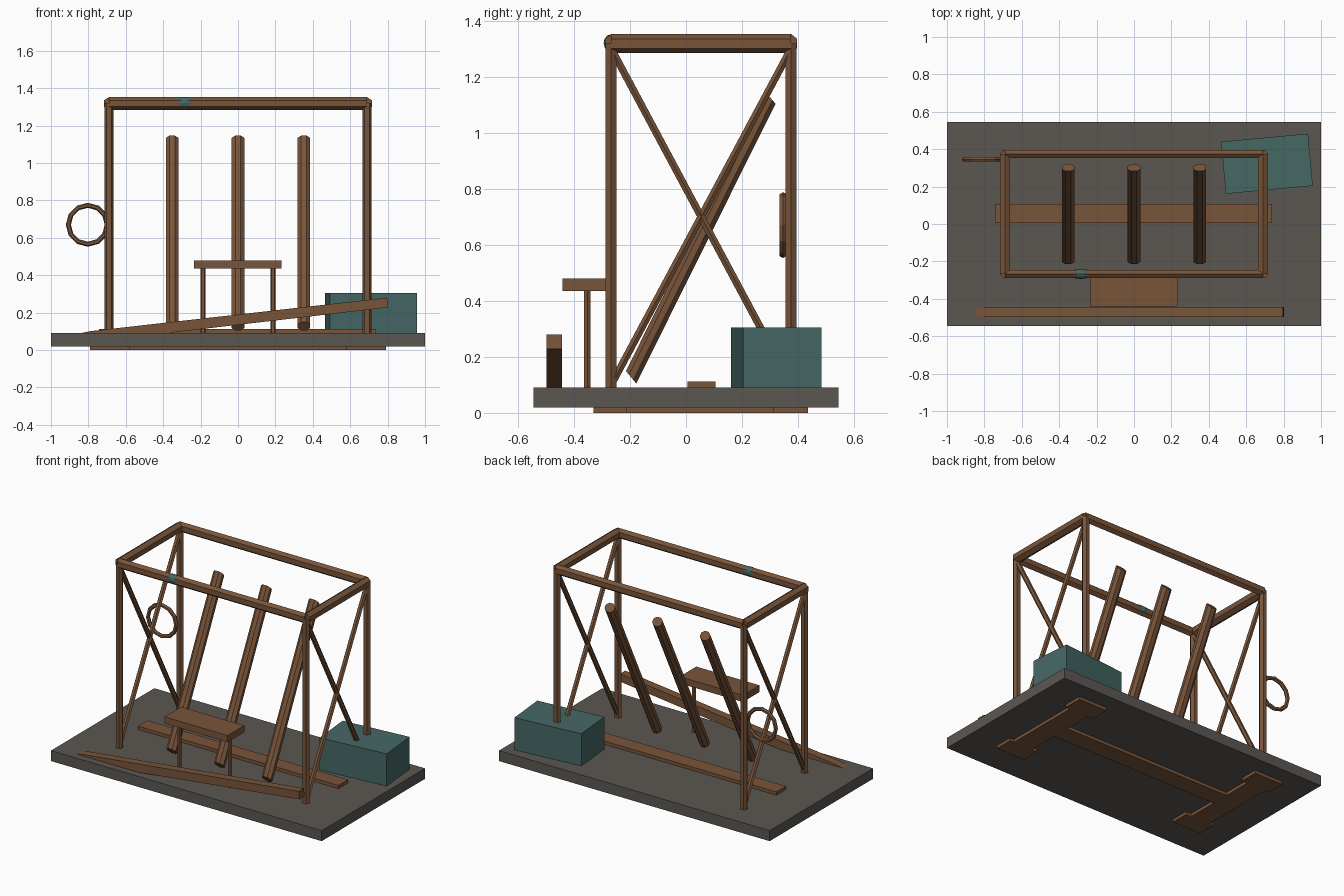
import bpy, bmesh, math
from mathutils import Vector, Matrix

if "Cube" in bpy.data.objects:
    bpy.data.objects.remove(bpy.data.objects["Cube"])


def material(name, rgb):
    m = bpy.data.materials.new(name)
    m.diffuse_color = (*rgb, 1)
    m.use_nodes = True
    m.node_tree.nodes["Principled BSDF"].inputs["Base Color"].default_value = m.diffuse_color
    return m


WOOD = material("brown wood", (0.19, 0.09, 0.042))
STONE = material("grey stone", (0.105, 0.096, 0.084))
TEAL = material("teal", (0.06, 0.138, 0.13))


def finish(name, bm, mat):
    bmesh.ops.recalc_face_normals(bm, faces=bm.faces)
    me = bpy.data.meshes.new(name)
    bm.to_mesh(me)
    bm.free()
    me.materials.append(mat)
    ob = bpy.data.objects.new(name, me)
    bpy.context.collection.objects.link(ob)
    return ob


def box(name, x, y, z, mat, turn=0):
    """Box from (low, high) ranges, optionally turned about its own z."""
    c = Vector((sum(x) / 2, sum(y) / 2, sum(z) / 2))
    m = (Matrix.Translation(c) @ Matrix.Rotation(math.radians(turn), 4, 'Z')
         @ Matrix.Diagonal((x[1] - x[0], y[1] - y[0], z[1] - z[0], 1)))
    bm = bmesh.new()
    bmesh.ops.create_cube(bm, size=1, matrix=m)
    return finish(name, bm, mat)


def tube(name, a, b, u, v, n=6, turn=0.0, mat=WOOD):
    """Faceted pole from a to b; u and v are the half axes of its end."""
    a, b, u, v = map(Vector, (a, b, u, v))
    bm = bmesh.new()
    rings = []
    for p in (a, b):
        angs = [2 * math.pi * (i + turn) / n for i in range(n)]
        rings.append([bm.verts.new(p + u * math.cos(t) + v * math.sin(t)) for t in angs])
        bm.faces.new(rings[-1])
    for i in range(n):
        j = (i + 1) % n
        bm.faces.new((rings[0][i], rings[0][j], rings[1][j], rings[1][i]))
    return finish(name, bm, mat)


def extrude_y(name, pts, y0, y1, mat):
    """Side profile in x, z pushed along y."""
    bm = bmesh.new()
    f = bm.faces.new([bm.verts.new((x, y0, z)) for x, z in pts])
    r = bmesh.ops.extrude_face_region(bm, geom=[f])
    moved = [e for e in r["geom"] if isinstance(e, bmesh.types.BMVert)]
    bmesh.ops.translate(bm, verts=moved, vec=(0, y1 - y0, 0))
    return finish(name, bm, mat)


FX, FRONT, BACK, TOP = 0.69, -0.267, 0.375, 1.318

# Base slab and the flat frame under it
box("base_slab", (-1, 1), (-0.545, 0.545), (0.02, 0.09), STONE)
box("under_bar", (-0.64, 0.64), (0.0, 0.12), (0.0, 0.02), WOOD)
for side, s in (("right", 1), ("left", -1)):
    xs = lambda p, q: tuple(sorted((s * p, s * q)))
    box(side + "_under_rail", xs(0.62, 0.76), (-0.21, 0.31), (0.0, 0.02), WOOD)
    box(side + "_front_pad", xs(0.58, 0.79), (-0.33, -0.21), (0.0, 0.02), WOOD)
    box(side + "_back_pad", xs(0.58, 0.79), (0.31, 0.435), (0.0, 0.02), WOOD)

    # Posts, end beam and crossed braces
    x = s * FX
    for row, y in (("front", FRONT), ("back", BACK)):
        tube(f"{side}_{row}_post", (x, y, 0.085), (x, y, TOP),
             (0.025, 0, 0), (0, 0.0225, 0))
    tube(side + "_top_beam", (x, FRONT, TOP), (x, BACK, TOP),
         (0, 0, 0.034), (0.032, 0, 0))
    for k, (ya, yb) in enumerate(((FRONT, BACK), (BACK, FRONT))):
        d = Vector((0, yb - ya, 1.2)).normalized()
        tube(f"{side}_brace_{k + 1}", (x, ya, 0.1), (x, yb, 1.3),
             (0.017, 0, 0), Vector((0, d.z, -d.y)) * 0.015)

    # Bench leg
    tube(side + "_bench_leg", (s * 0.187, -0.352, 0.085), (s * 0.187, -0.352, 0.44),
         (0.014, 0, 0), (0, 0.013, 0))

# Long top beams
for row, y in (("front", FRONT), ("back", BACK)):
    tube(row + "_top_beam", (-FX, y, TOP), (FX, y, TOP), (0, 0, 0.034), (0, 0.025, 0))

# Three leaning poles
for i, x in enumerate((-0.352, 0, 0.352)):
    tube(f"leaning_pole_{i + 1}", (x, -0.196, 0.127), (x, 0.301, 1.125),
         (0.037, 0, 0), (0, 0.02, -0.024), n=8, turn=0.5)

# Bench seat
box("bench_seat", (-0.235, 0.232), (-0.44, -0.265), (0.435, 0.48), WOOD)

# Planks: one flat on the floor, one tilted along the front
box("floor_plank", (-0.742, 0.738), (0.005, 0.106), (0.085, 0.112), WOOD)
extrude_y("tilted_plank", [(-0.87, 0.085), (-0.79, 0.101), (0.797, 0.28),
                           (0.803, 0.228), (-0.43, 0.085)], -0.497, -0.443, WOOD)

# Teal crate
box("crate", (0.477, 0.944), (0.182, 0.462), (0.085, 0.305), TEAL, turn=5.25)

# Hanging ring on the left back post
bpy.ops.mesh.primitive_torus_add(major_segments=12, minor_segments=6,
                                 major_radius=0.104, minor_radius=0.0135,
                                 location=(-0.803, 0.346, 0.67),
                                 rotation=(math.pi / 2, 0, 0))
ring = bpy.context.object
ring.name = "hanging_ring"
ring.data.materials.append(WOOD)

# Small cloth knot showing through the front beam
bm = bmesh.new()
bmesh.ops.create_uvsphere(bm, u_segments=8, v_segments=6, radius=1,
                          matrix=Matrix.Translation((-0.285, FRONT, 1.32))
                          @ Matrix.Diagonal((0.085, 0.027, 0.031, 1)))
finish("cloth_knot", bm, TEAL)
